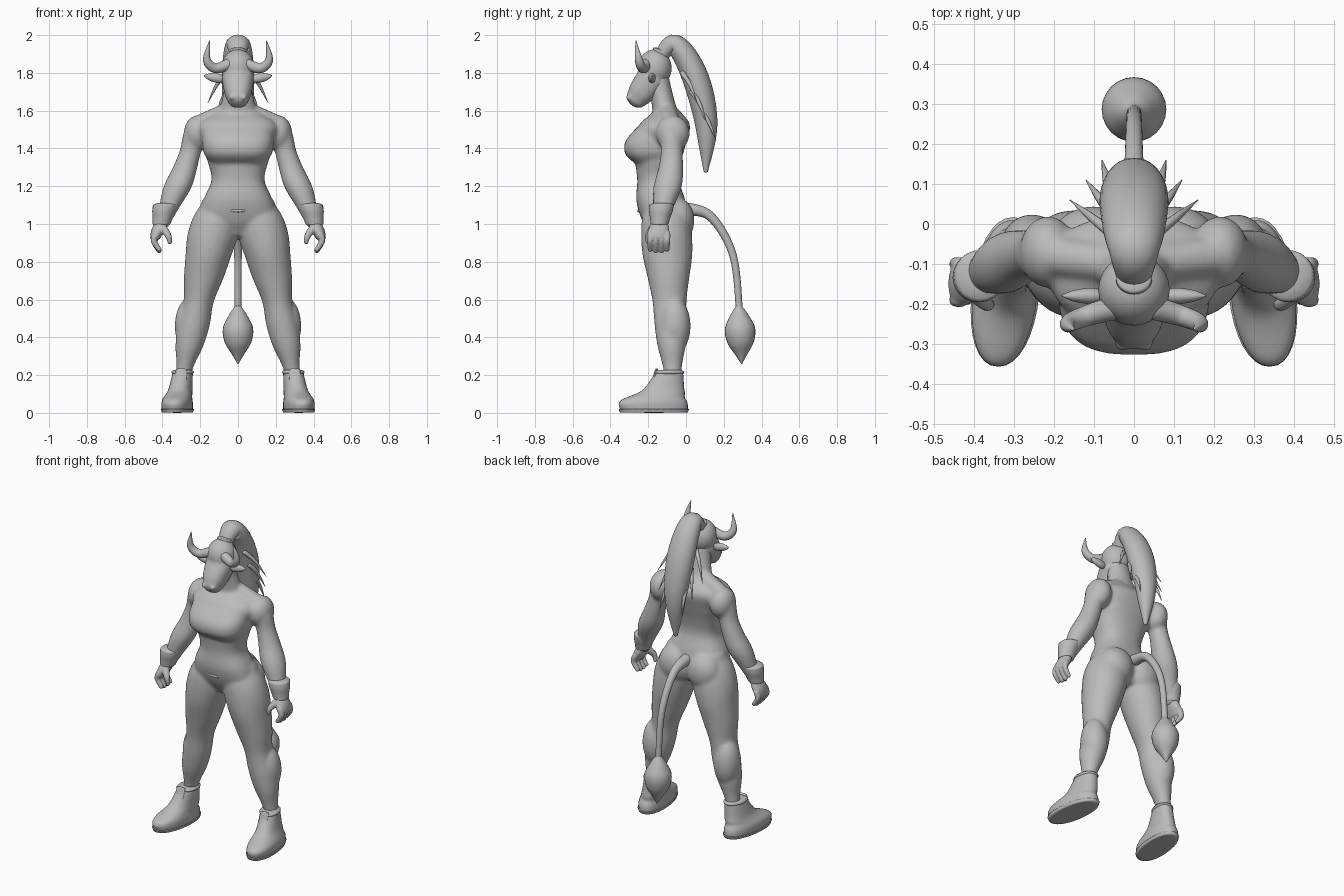
import bpy
import bmesh
import math
from mathutils import Vector, Matrix

old = bpy.data.objects.get("Cube")
if old:
    bpy.data.objects.remove(old, do_unlink=True)

X, Y, Z = Vector((1, 0, 0)), Vector((0, 1, 0)), Vector((0, 0, 1))
PAIR = (("left", 1), ("right", -1))

grey = (.5, .5, .5, 1)
clay = bpy.data.materials.new("plain grey")
clay.use_nodes = True
clay.diffuse_color = grey
clay.node_tree.nodes["Principled BSDF"].inputs["Base Color"].default_value = grey


def sample(values, t):
    """Catmull-Rom through evenly spaced numbers or points, with t from start to end."""
    last = len(values) - 1
    i = min(int(t * last), last - 1)
    t = t * last - i
    before, start, end, after = (values[min(max(k, 0), last)] for k in range(i - 1, i + 3))
    slope_in, slope_out = (end - before) / 2, (after - start) / 2
    rise = end - start
    return start + t * (slope_in + t * (3 * rise - 2 * slope_in - slope_out
                                        + t * (slope_in + slope_out - 2 * rise)))


def loft(bm, path, widths, depths=None, side=X, level=False, power=2, flip=1, steps=24, sides=24, dome=.6):
    """Skin rounded sections along a path; level sections stay horizontal."""
    path = [Vector(p) for p in path]
    depths = depths or widths
    centres = [sample(path, k / steps) for k in range(steps + 1)]
    sections = []
    for k, centre in enumerate(centres):
        along = (centres[min(k + 1, steps)] - centres[max(k - 1, 0)]).normalized()
        if level:
            along = Z * math.copysign(1, along.z)
        across = (side - along * side.dot(along)).normalized()
        wide, deep = (max(sample(sizes, k / steps), .001) for sizes in (widths, depths))
        sections.append((centre, along, across, wide, deep))

    def rounded_end(section, sign):
        centre, along, across, wide, deep = section
        reach = min(wide, deep) * dome * sign
        return [(centre + along * reach * math.sin(a), along, across, wide * math.cos(a), deep * math.cos(a))
                for a in (.5, 1, 1.4)]

    sections = rounded_end(sections[0], -1)[::-1] + sections + rounded_end(sections[-1], 1)
    loops = []
    for centre, along, across, wide, deep in sections:
        loop = []
        for k in range(sides):
            angle = k * math.tau / sides
            c, s = (math.copysign(abs(w) ** (2 / power), w) for w in (math.cos(angle), math.sin(angle)))
            point = centre + across * wide * c + along.cross(across) * deep * s
            loop.append(bm.verts.new((point.x * flip, point.y, point.z)))
        loops.append(loop)
    for low, high in zip(loops, loops[1:]):
        for k in range(sides):
            bm.faces.new((low[k - 1], low[k], high[k], high[k - 1]))
    bm.faces.new(loops[0])
    bm.faces.new(loops[-1])


def ball(bm, centre, radii, flip=1):
    x, y, z = centre
    place = Matrix.Translation((x * flip, y, z)) @ Matrix.Diagonal((*radii, 1))
    bmesh.ops.create_uvsphere(bm, u_segments=24, v_segments=16, radius=1, matrix=place)


def finish(name, bm, voxel=0, soften=5):
    """Make the object; a voxel size fuses its overlapping pieces into one skin."""
    bmesh.ops.recalc_face_normals(bm, faces=bm.faces)
    mesh = bpy.data.meshes.new(name)
    bm.to_mesh(mesh)
    bm.free()
    mesh.materials.append(clay)
    for face in mesh.polygons:
        face.use_smooth = True
    obj = bpy.data.objects.new(name, mesh)
    bpy.context.collection.objects.link(obj)
    if voxel:
        fuse = obj.modifiers.new("Fuse", "REMESH")
        fuse.mode, fuse.voxel_size, fuse.use_smooth_shade = "VOXEL", voxel, True
        relax = obj.modifiers.new("Relax", "SMOOTH")
        relax.factor, relax.iterations = .5, soften


def tube(name, path, widths, depths=None, **options):
    bm = bmesh.new()
    loft(bm, path, widths, depths, **options)
    finish(name, bm)


# Body: torso, chest, neck, arms and legs fused into one skin
body = bmesh.new()
loft(body, [(0, -.1, .95), (0, -.15, 1.28), (0, -.1, 1.59)],
     [.1, .2, .185, .14, .16, .19, .21, .12], [.09, .12, .13, .11, .12, .135, .135, .075],
     level=True, power=2.4, sides=40, dome=.3)
loft(body, [(0, -.18, 1.32), (0, -.16, 1.44), (0, -.12, 1.56)], [.14, .18, .19, .18, .15],
     [.09, .15, .16, .125, .08], level=True, power=2.7, sides=40, dome=.3)
loft(body, [(0, -.1, 1.55), (0, -.15, 1.78)], [.12, .095, .075, .07], [.08, .065, .06, .06], level=True)
for label, f in PAIR:
    # buttock, shoulder, calf and the slope from neck to shoulder
    ball(body, (.1, -.045, 1.02), (.11, .09, .12), f)
    ball(body, (.215, -.07, 1.48), (.072, .09, .095), f)
    ball(body, (.255, -.06, .46), (.08, .085, .15), f)
    loft(body, [(.04, -.1, 1.6), (.2, -.08, 1.53)], [.05, .05], side=Y, flip=f)
    # leg and arm
    loft(body, [(.1, -.11, 1.1), (.29, -.07, .2)], [.1, .125, .135, .122, .105, .08, .085, .075, .05, .04],
         [.1, .125, .135, .132, .11, .09, .085, .075, .055, .045], level=True, flip=f, steps=36)
    loft(body, [(.21, -.08, 1.53), (.28, -.08, 1.3), (.4, -.14, 1)], [.06, .065, .058, .065, .075, .053, .04],
         level=True, flip=f)
finish("body", body, voxel=.009, soften=12)
tube("hip_fold", [(-.08, -.235, 1.08), (0, -.25, 1.07), (.08, -.235, 1.08)], [.003, .008, .003], side=Y)

# Head: skull, muzzle, brows, eyes and nostrils fused
head = bmesh.new()
ball(head, (0, -.165, 1.825), (.09, .09, .1))
loft(head, [(0, -.18, 1.77), (0, -.265, 1.66)], [.085, .08, .07, .056], [.08, .078, .07, .056],
     power=2.4, dome=.7)
for label, f in PAIR:
    loft(head, [(.01, -.245, 1.8), (.075, -.2, 1.82)], [.015, .018, .014], side=Y, flip=f)
    ball(head, (.03, -.3, 1.67), (.018, .018, .015), f)
    ball(head, (.05, -.24, 1.77), (.014, .014, .012), f)
finish("head", head, voxel=.007)

for label, f in PAIR:
    # Horn, ear and wrist cuff
    tube(label + "_horn", [(.05, -.21, 1.845), (.12, -.23, 1.825), (.165, -.25, 1.87), (.15, -.265, 1.97)],
         [.03, .026, .021, .002], side=Y, flip=f)
    tube(label + "_ear", [(.07, -.18, 1.765), (.18, -.18, 1.785)], [.01, .02, .015, .002],
         [.012, .024, .02, .003], side=Y, flip=f)
    tube(label + "_cuff", [(.385, -.13, 1.1), (.405, -.14, 1)], [.065, .063, .053, .047],
         level=True, flip=f, dome=.2)

    # Hand: palm, four fingers and thumb
    hand = bmesh.new()
    loft(hand, [(.41, -.14, 1), (.437, -.15, .93)], [.035, .036, .028], [.045, .057, .06], level=True, flip=f)
    for n in range(4):
        y = -.19 + n * .03
        tip = .85 + abs(n - 1.5) * .008
        loft(hand, [(.435, y, .95), (.445, y, .91), (.415, y, tip)], [.018, .017, .013], side=Y, flip=f, sides=12)
    loft(hand, [(.4, -.17, .98), (.37, -.2, .94), (.36, -.2, .9)], [.024, .018, .012], side=Y, flip=f, sides=12)
    finish(label + "_hand", hand, voxel=.005)

    # Shoe: upper, sole, collar, tongue and laces, splayed towards the toe
    upper, sole, trim = bmesh.new(), bmesh.new(), bmesh.new()
    loft(upper, [(.32, -.17, .02), (.32, -.17, .07), (.31, -.12, .12), (.3, -.09, .21)],
         [.08, .08, .07, .06, .053], [.18, .18, .14, .1, .075], level=True, power=2.2, flip=f, sides=32, dome=.2)
    loft(sole, [(.32, -.17, .003), (.32, -.17, .02)], [.08, .085], [.18, .187],
         level=True, power=2.2, flip=f, sides=32, steps=4, dome=.03)
    loft(trim, [(.3, -.09, .205), (.3, -.09, .225)], [.053, .06, .053], [.075, .08, .07],
         level=True, flip=f, steps=8, dome=.05)
    loft(trim, [(.3, -.215, .11), (.3, -.18, .16), (.3, -.155, .23)], [.03, .03], [.008, .008], flip=f)
    for n in range(4):
        y, z = -.235 + n * .018, .1 + n * .024
        loft(trim, [(.27, y + .02, z - .01), (.305, y, z), (.34, y + .02, z - .01)], [.006, .006],
             side=Y, flip=f, steps=8, sides=8)
    for piece, part in (("shoe", upper), ("sole", sole), ("shoe_trim", trim)):
        for vert in part.verts:
            vert.co.x -= f * .1 * (vert.co.y + .16)
        finish(label + "_" + piece, part)

# Ponytail, its tie and loose strands along both edges
tube("ponytail", [(0, -.14, 1.88), (0, -.06, 1.95), (0, .04, 1.8), (0, .105, 1.55), (0, .105, 1.28)],
     [.04, .06, .08, .085, .06, .012], [.035, .05, .065, .07, .055, .012], sides=32, steps=32)
tube("hair_tie", [(0, -.145, 1.89), (0, -.135, 1.92)], [.045, .045], [.04, .04], dome=.2)
for label, f in PAIR:
    for n in range(3):
        root = Vector((f * .06, n * .05 - .02, 1.8 - n * .1))
        tip = root + Vector((f * (.1 - n * .04), .08, -.16))
        bend = root.lerp(tip, .5) + Z * .02
        tube(label + "_hair_strand_" + str(n), [root, bend, tip], [.014, .01, .001], sides=10)

# Tail and its tuft
tube("tail", [(0, -.01, 1.08), (0, .13, 1.04), (0, .25, .83), (0, .285, .5)], [.036, .025, .02, .018])
tube("tail_tuft", [(0, .28, .56), (0, .295, .26)], [.02, .05, .08, .07, .03, .003])
